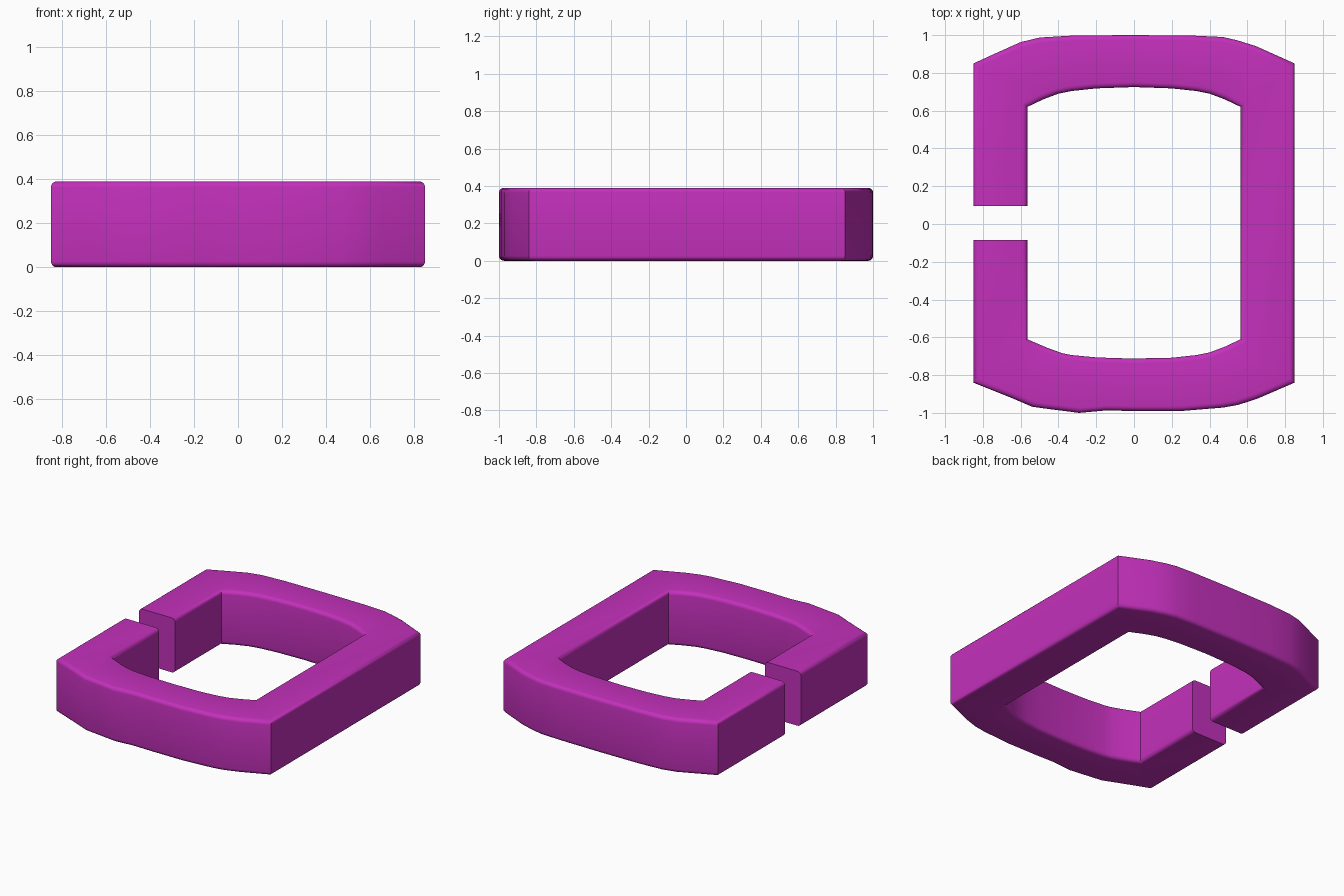
import bpy, bmesh, math

if "Cube" in bpy.data.objects:
    bpy.data.objects.remove(bpy.data.objects["Cube"])

H, R, W = 0.39, 0.026, 0.283

# (outer x, outer y, inner x, inner y) stations along the open ring
back = [(-.85, .85, -.565, .62), (-.73, .905, -.48, .66), (-.6, .963, -.40, .69),
        (-.5, .987, -.33, .704), (-.32, .998, -.2, .718), (0, 1, 0, .725),
        (.32, .997, .2, .718), (.47, .99, .33, .704), (.545, .973, .40, .69),
        (.645, .942, .48, .66), (.85, .85, .565, .62)]
front = [(.85, -.84, .565, -.61), (.65, -.926, .48, -.65), (.55, -.958, .40, -.68),
         (.47, -.972, .33, -.694), (.25, -.99, .2, -.708), (0, -.99, 0, -.712),
         (-.15, -.987, -.1, -.71), (-.29, -1, -.2, -.706), (-.47, -.977, -.33, -.694),
         (-.54, -.967, -.38, -.684), (-.65, -.92, -.46, -.655), (-.85, -.84, -.565, -.61)]
stations = [(-.85, .095, -.565, .095)] + back + front + [(-.85, -.085, -.565, -.085)]

# Rounded rectangular section: (fraction across the band, height)
section = []
for cx, cz, a0 in ((W - R, H - R, 0), (R, H - R, 90), (R, R, 180), (W - R, R, 270)):
    for k in range(5):
        a = math.radians(a0 + k * 22.5)
        section.append(((cx + R * math.cos(a)) / W, cz + R * math.sin(a)))

# Sweep the section through the stations and cap both ends of the gap
bm = bmesh.new()
rings = [[bm.verts.new((ix + (ox - ix) * t, iy + (oy - iy) * t, z)) for t, z in section]
         for ox, oy, ix, iy in stations]
n = len(section)
for a, b in zip(rings, rings[1:]):
    for i in range(n):
        j = (i + 1) % n
        bm.faces.new((a[i], a[j], b[j], b[i]))
bm.faces.new(rings[0])
bm.faces.new(rings[-1][::-1])
bmesh.ops.recalc_face_normals(bm, faces=bm.faces[:])

mesh = bpy.data.meshes.new("split_link")
bm.to_mesh(mesh)
bm.free()
link = bpy.data.objects.new("split_link", mesh)
bpy.context.collection.objects.link(link)

# Magenta finish
mat = bpy.data.materials.new("magenta")
mat.diffuse_color = (0.55, 0.03, 0.5, 1)
mat.use_nodes = True
mat.node_tree.nodes["Principled BSDF"].inputs["Base Color"].default_value = mat.diffuse_color
mesh.materials.append(mat)

bpy.context.view_layer.objects.active = link
link.select_set(True)
bpy.ops.object.shade_smooth_by_angle(angle=math.radians(35))
